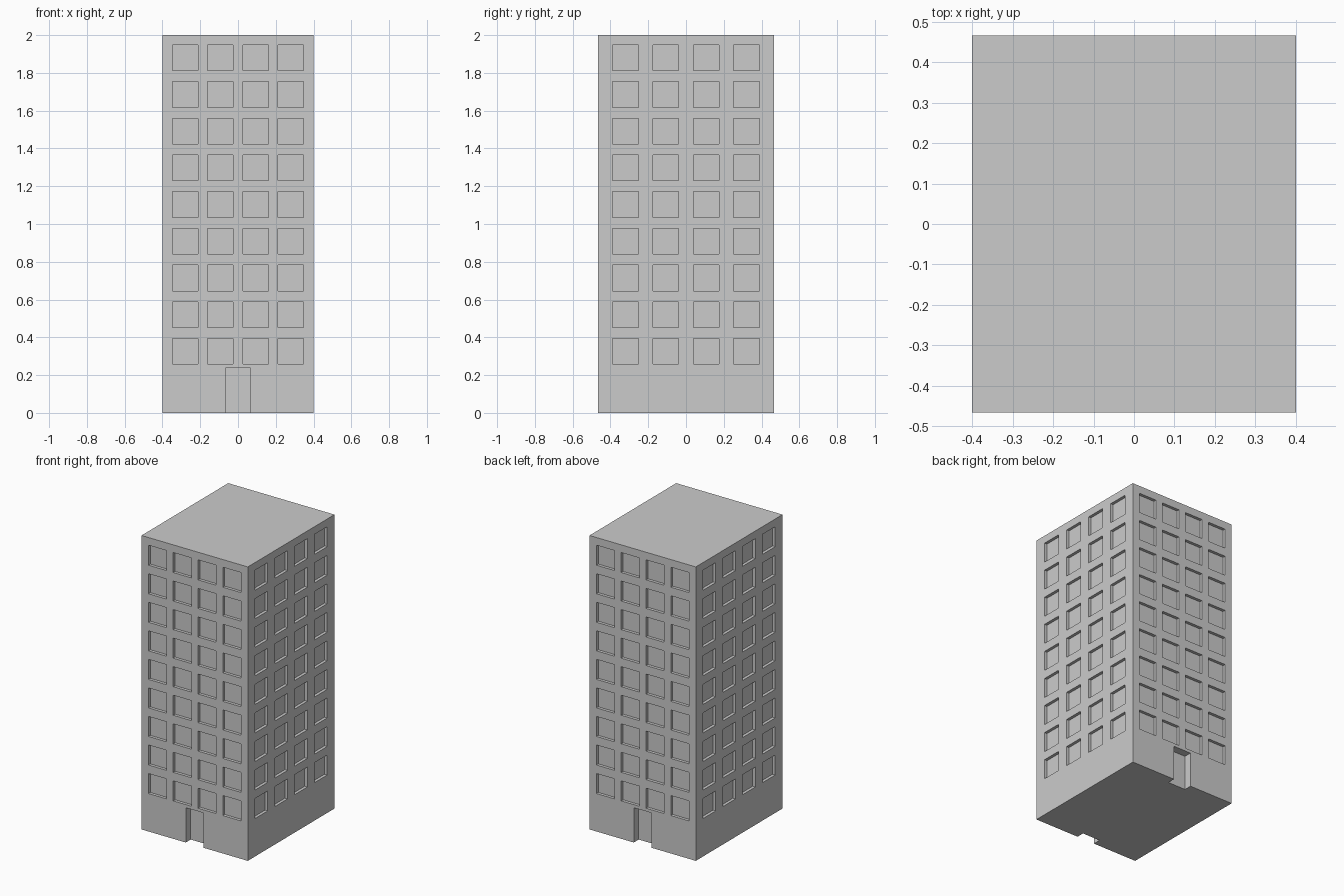
import bpy, bmesh
from mathutils import Matrix, Vector

if "Cube" in bpy.data.objects:
    bpy.data.objects.remove(bpy.data.objects["Cube"])

W, D, H = 0.80, 0.932, 2.0      # tower size
WIN, WIN_DEPTH = 0.136, 0.02    # window opening
DOOR_W, DOOR_H, DOOR_DEPTH = 0.134, 0.237, 0.053


def add_box(bm, lo, hi):
    lo, hi = Vector(lo), Vector(hi)
    m = Matrix.Translation((lo + hi) / 2) @ Matrix.Diagonal((*(hi - lo), 1))
    bmesh.ops.create_cube(bm, size=1, matrix=m)


def make_object(name, bm):
    mesh = bpy.data.meshes.new(name)
    bm.to_mesh(mesh)
    bm.free()
    ob = bpy.data.objects.new(name, mesh)
    bpy.context.collection.objects.link(ob)
    return ob


# Tower block
bm = bmesh.new()
add_box(bm, (-W / 2, -D / 2, 0), (W / 2, D / 2, H))
tower = make_object("apartment_tower", bm)

# Window and door recesses
bm = bmesh.new()
out, r = 0.05, WIN / 2


def recess(side, along_x, c, half, z0, z1, depth):
    edge = D / 2 if along_x else W / 2
    a, b = sorted((side * (edge - depth), side * (edge + out)))
    if along_x:
        add_box(bm, (c - half, a, z0), (c + half, b, z1))
    else:
        add_box(bm, (a, c - half, z0), (b, c + half, z1))


for side in (-1, 1):
    for along_x, pitch in ((True, 0.1867), (False, 0.2133)):
        for col in range(4):
            for row in range(9):
                z = 0.326 + row * 0.1942
                recess(side, along_x, (col - 1.5) * pitch, r, z - r, z + r, WIN_DEPTH)
    recess(side, True, 0, DOOR_W / 2, -0.1, DOOR_H, DOOR_DEPTH)
cutter = make_object("opening_cutter", bm)
cutter.hide_render = True

# Cut the openings
mod = tower.modifiers.new("openings", 'BOOLEAN')
mod.operation = 'DIFFERENCE'
mod.solver = 'EXACT'
mod.object = cutter
bpy.context.view_layer.objects.active = tower
tower.select_set(True)
bpy.ops.object.modifier_apply(modifier=mod.name)
bpy.data.objects.remove(cutter)
